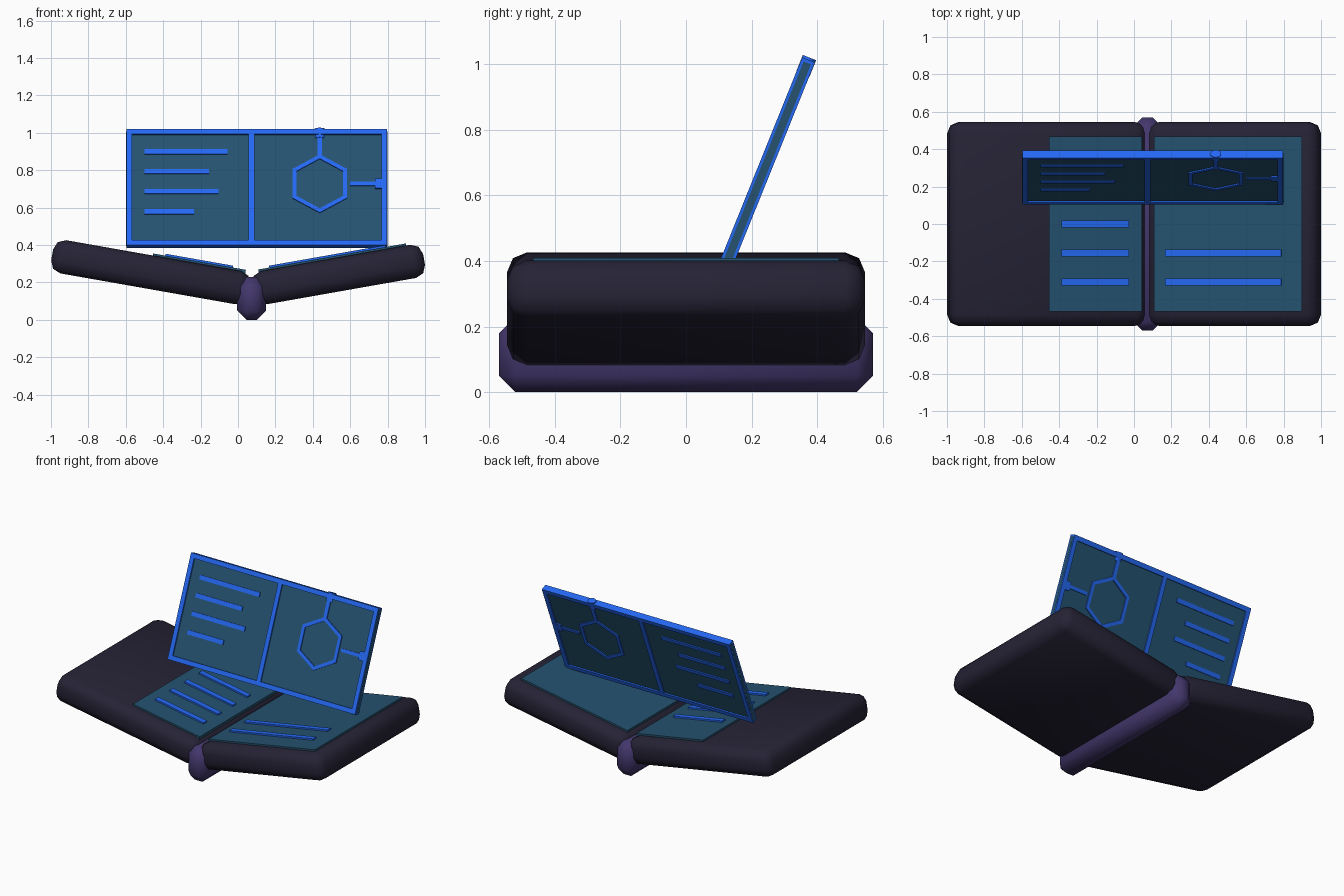
import bpy, bmesh, math
from mathutils import Matrix, Vector

if "Cube" in bpy.data.objects:
    bpy.data.objects.remove(bpy.data.objects["Cube"])


def material(name, rgb):
    m = bpy.data.materials.new(name)
    m.diffuse_color = (*rgb, 1)
    m.use_nodes = True
    m.node_tree.nodes["Principled BSDF"].inputs["Base Color"].default_value = m.diffuse_color
    return m


DARK = material("cover_dark", (0.019, 0.016, 0.036))
PURPLE = material("spine_purple", (0.056, 0.038, 0.15))
TEAL = material("screen_teal", (0.018, 0.085, 0.16))
BLUE = material("glow_blue", (0.018, 0.14, 0.9))


def finish(name, bm, mat, matrix, smooth=False):
    bmesh.ops.recalc_face_normals(bm, faces=bm.faces)
    me = bpy.data.meshes.new(name)
    bm.to_mesh(me)
    bm.free()
    me.materials.append(mat)
    ob = bpy.data.objects.new(name, me)
    bpy.context.collection.objects.link(ob)
    ob.matrix_world = matrix
    if smooth:
        bpy.ops.object.select_all(action='DESELECT')
        ob.select_set(True)
        bpy.context.view_layer.objects.active = ob
        bpy.ops.object.shade_smooth_by_angle(angle=math.radians(55))
    return ob


def box(name, lo, hi, mat, matrix=Matrix(), bevel=0, segments=2):
    """Box between two corners in the local frame given by matrix."""
    lo, hi = Vector(lo), Vector(hi)
    bm = bmesh.new()
    bmesh.ops.create_cube(bm, size=1)
    bmesh.ops.scale(bm, vec=hi - lo, verts=bm.verts)
    bmesh.ops.translate(bm, vec=(lo + hi) / 2, verts=bm.verts)
    if bevel:
        bmesh.ops.bevel(bm, geom=bm.edges[:], offset=bevel, segments=segments,
                        profile=0.5, affect='EDGES')
    return finish(name, bm, mat, matrix, smooth=bevel > 0)


# Spine
box("spine", (-0.005, -0.57, 0), (0.15, 0.57, 0.23), PURPLE, bevel=0.05, segments=1)

# Covers with inset pages and raised lines: tilt, cover, page, line spans and line rows
sides = [
    ("left", 10, (-1.08, -0.01), (-0.549, -0.046), (-0.483, -0.117), (-0.31, -0.155, 0, 0.155)),
    ("right", -10, (0.01, 0.939), (0.056, 0.858), (0.117, 0.747), (-0.31, -0.155)),
]
for side, tilt, cover, page, line, rows in sides:
    frame = Matrix.Translation((0.07, 0, 0.16)) @ Matrix.Rotation(math.radians(tilt), 4, 'Y')
    box(side + "_cover", (cover[0], -0.545, -0.09), (cover[1], 0.545, 0.09), DARK, frame, 0.06)
    box(side + "_page", (page[0], -0.467, 0.07), (page[1], 0.467, 0.101), TEAL, frame)
    for i, y in enumerate(rows):
        box(f"{side}_page_line_{i}", (line[0], y - 0.018, 0.095), (line[1], y + 0.018, 0.111),
            BLUE, frame)

# Upright screen, leaning back
S = Matrix.Translation((0.1, 0.248, 0.702)) @ Matrix.Rotation(math.radians(-22), 4, 'X')
W, H, T, B = 0.697, 0.335, 0.021, 0.03
box("screen_panel", (-W - 0.001, -0.012, -H + 0.01), (W + 0.001, 0.012, H - 0.01), TEAL, S)

# Screen frame and divider
for name, s in (("bottom", -1), ("top", 1)):
    z = s * (H - B / 2)
    box(f"screen_frame_{name}", (-W, -T, z - B / 2), (W, T, z + B / 2), BLUE, S)
for name, x in (("left", -W + B / 2), ("middle", -0.028), ("right", W - B / 2)):
    box(f"screen_frame_{name}", (x - B / 2, -T, -H + B), (x + B / 2, T, H - B), BLUE, S)

# Screen text bars, passing through to the back
for i, (x1, z) in enumerate(((-0.155, 0.205), (-0.255, 0.092), (-0.205, -0.023), (-0.335, -0.14))):
    box(f"screen_line_{i}", (-0.6, -0.019, z - 0.014), (x1, 0.019, z + 0.014), BLUE, S)

# Hexagon ring
HX, HZ, D = 0.337, 0.022, 0.019
bm = bmesh.new()
rings = []
for r, y in ((0.168, -D), (0.168, D), (0.143, D), (0.143, -D)):
    rings.append([bm.verts.new((HX + r * math.sin(k * math.pi / 3), y,
                                HZ + r * math.cos(k * math.pi / 3))) for k in range(6)])
for a in range(4):
    p, q = rings[a], rings[(a + 1) % 4]
    for k in range(6):
        n = (k + 1) % 6
        bm.faces.new((p[k], p[n], q[n], q[k]))
finish("hexagon_ring", bm, BLUE, S)

# Connector stems and their end caps
box("stem_top", (HX - 0.013, -D, HZ + 0.155), (HX + 0.013, D, H - 0.01), BLUE, S)
box("stem_right", (0.5, -D, HZ - 0.011), (W - 0.04, D, HZ + 0.011), BLUE, S)
box("cap_right", (0.633, -0.02, HZ - 0.028), (W - 0.01, 0.02, HZ + 0.028), BLUE, S)
bm = bmesh.new()
bmesh.ops.create_cone(bm, cap_ends=True, segments=12, radius1=0.029, radius2=0.029, depth=0.055,
                      matrix=Matrix.Translation((HX, 0, H - 0.02))
                      @ Matrix.Diagonal((1, 0.75, 1, 1)))
finish("cap_top", bm, BLUE, S, smooth=True)
